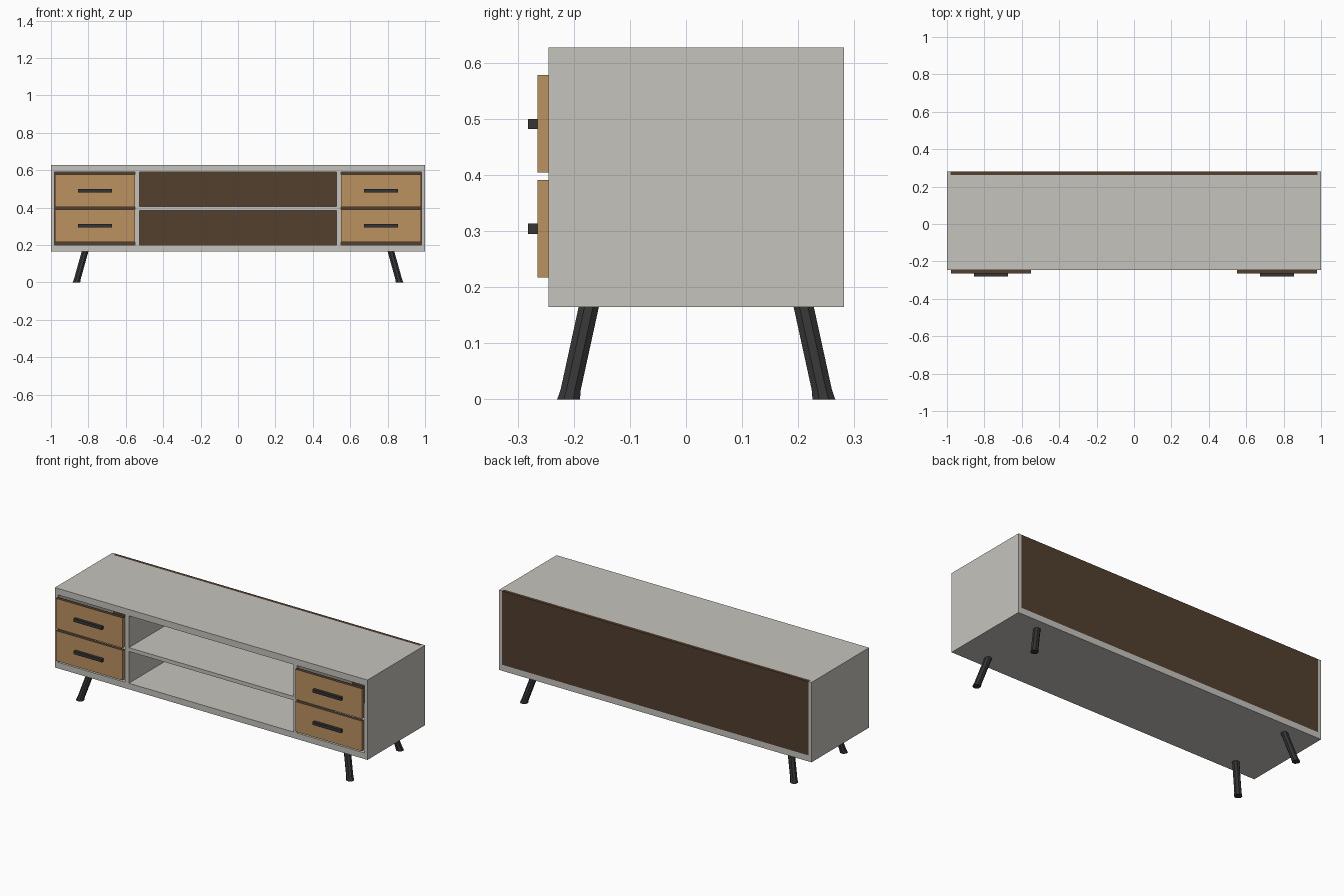
import bpy, bmesh, math

if "Cube" in bpy.data.objects:
    bpy.data.objects.remove(bpy.data.objects["Cube"])


def material(name, rgb):
    m = bpy.data.materials.new(name)
    m.diffuse_color = (*rgb, 1)
    m.use_nodes = True
    m.node_tree.nodes["Principled BSDF"].inputs["Base Color"].default_value = m.diffuse_color
    return m


GREY = material("pale grey paint", (0.56, 0.55, 0.51))
TAN = material("tan wood", (0.50, 0.29, 0.115))
DARK = material("dark brown wood", (0.085, 0.050, 0.028))
BLACK = material("charcoal metal", (0.035, 0.035, 0.036))


def finish(name, bm, mats):
    bmesh.ops.recalc_face_normals(bm, faces=bm.faces)
    me = bpy.data.meshes.new(name)
    bm.to_mesh(me)
    bm.free()
    for m in mats:
        me.materials.append(m)
    ob = bpy.data.objects.new(name, me)
    bpy.context.collection.objects.link(ob)
    return ob


def box(name, x, y, z, *mats):
    """Box from (min, max) ranges; a second material goes on top and bottom."""
    bm = bmesh.new()
    bmesh.ops.create_cube(bm, size=1)
    for v in bm.verts:
        v.co = [r[0] if c < 0 else r[1] for c, r in zip(v.co, (x, y, z))]
    bm.normal_update()
    if len(mats) > 1:
        for f in bm.faces:
            f.material_index = int(abs(f.normal.z) > 0.5)
    return finish(name, bm, mats)


def leg(name, sx, sy):
    """Eight-sided splayed leg with a flared foot."""
    bm = bmesh.new()
    rings = []
    for z, r in ((0, 0.022), (0.017, 0.0195), (0.17, 0.0195)):
        t = z / 0.165
        cx = sx * (0.864 - 0.046 * t)
        cy = BODY_Y + sy * (0.2275 - 0.036 * t)
        rings.append([bm.verts.new((cx + r * math.cos(a), cy + r * math.sin(a), z))
                      for a in (math.pi / 4 * (i + 0.5) for i in range(8))])
    for lo, hi in zip(rings, rings[1:]):
        for i in range(8):
            j = (i + 1) % 8
            bm.faces.new((lo[i], lo[j], hi[j], hi[i]))
    bm.faces.new(rings[0])
    bm.faces.new(rings[-1])
    finish(name, bm, [BLACK])


FRONT, BACK = -0.245, 0.2815
BODY_Y = (FRONT + BACK) / 2
PANEL = 0.262                      # front face of the back panel
BOTTOM, TOP = 0.165, 0.627
FLOOR, CEIL = 0.20, 0.59

# Cabinet boards and back panel
box("top_board", (-0.98, 0.98), (FRONT, PANEL), (CEIL, TOP), GREY)
box("bottom_board", (-0.98, 0.98), (FRONT, BACK), (BOTTOM, FLOOR), GREY)
box("shelf", (-0.527, 0.527), (FRONT, PANEL), (0.384, 0.406), GREY)
box("back_panel", (-0.98, 0.98), (PANEL, BACK), (FLOOR, TOP), DARK)

for side, s in (("left", -1), ("right", 1)):
    def span(a, b):
        return tuple(sorted((s * a, s * b)))
    box(side + "_side_board", span(0.98, 1.0), (FRONT, BACK), (BOTTOM, TOP), GREY)
    box(side + "_divider", span(0.527, 0.55), (FRONT, PANEL), (FLOOR, CEIL), GREY)
    # Drawer fronts with bar handles
    for level, z0 in (("lower", 0.217), ("upper", 0.404)):
        box(f"{side}_{level}_drawer", span(0.552, 0.979), (-0.265, FRONT),
            (z0, z0 + 0.174), TAN, DARK)
        box(f"{side}_{level}_handle", span(0.675, 0.855), (-0.2815, -0.265),
            (z0 + 0.078, z0 + 0.096), BLACK)
    # Legs
    leg(side + "_front_leg", s, -1)
    leg(side + "_back_leg", s, 1)
